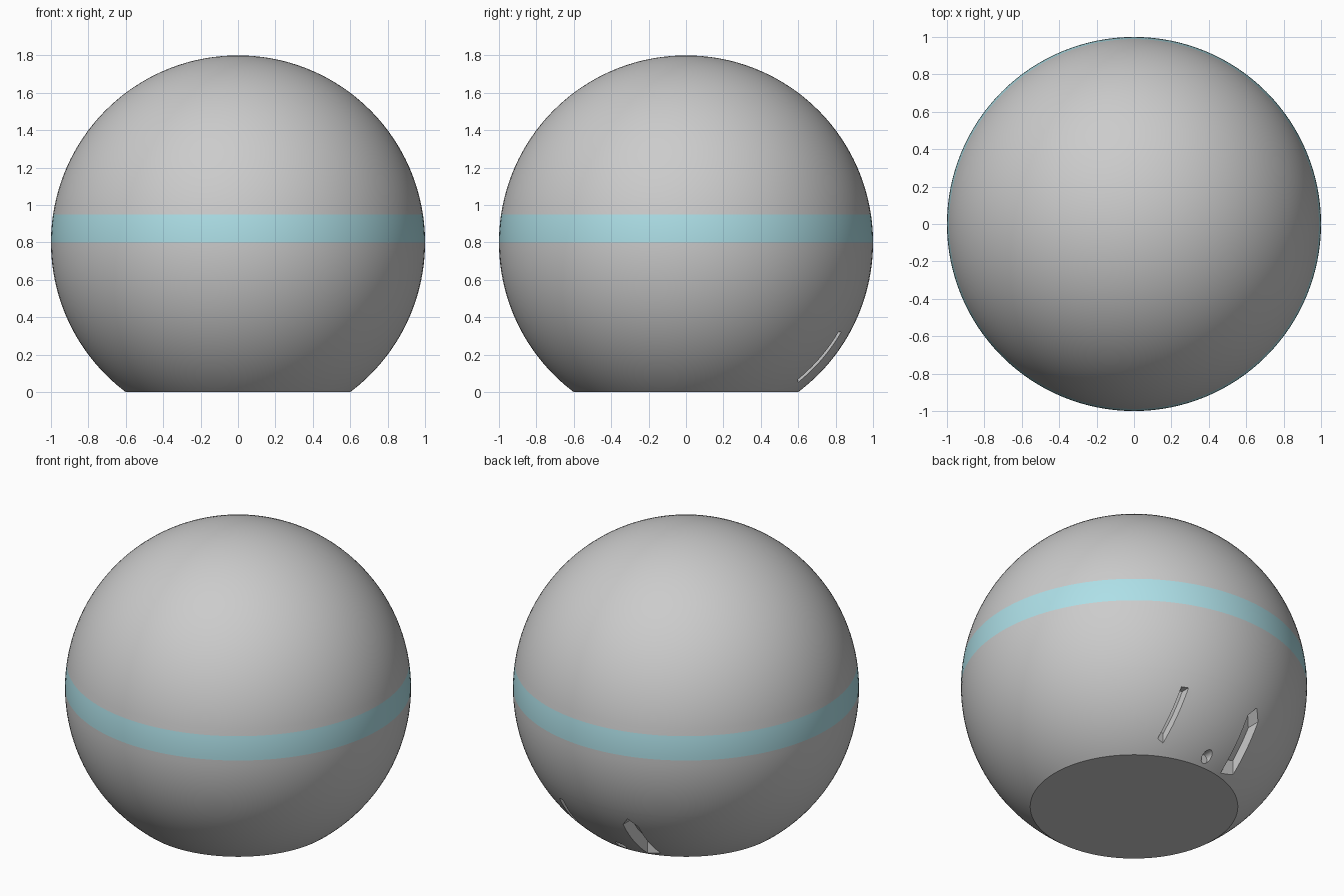
import bpy, bmesh, math

if "Cube" in bpy.data.objects:
    bpy.data.objects.remove(bpy.data.objects["Cube"])

CZ = 0.8      # height of the sphere centre
SEG = 128


def finish(name, bm):
    bmesh.ops.recalc_face_normals(bm, faces=bm.faces[:])
    me = bpy.data.meshes.new(name)
    bm.to_mesh(me)
    bm.free()
    ob = bpy.data.objects.new(name, me)
    bpy.context.collection.objects.link(ob)
    return ob


def zone(name, z0, z1, radius=1.0, rings=32):
    """Solid slice of the sphere between two heights."""
    bm = bmesh.new()
    a0 = math.asin(max(-1, (z0 - CZ) / radius))
    a1 = math.asin(min(1, (z1 - CZ) / radius))
    pts = [(radius * math.cos(a), CZ + radius * math.sin(a))
           for a in (a0 + (a1 - a0) * i / rings for i in range(rings + 1))]
    loops = []
    for r, z in pts:
        n = SEG if r > 1e-5 else 1
        loops.append([bm.verts.new((r * math.cos(2 * math.pi * k / SEG),
                                    r * math.sin(2 * math.pi * k / SEG), z)) for k in range(n)])
    for a, b in zip(loops, loops[1:]):
        for k in range(SEG):
            j = (k + 1) % SEG
            quad = [a[k % len(a)], a[j % len(a)], b[j % len(b)], b[k % len(b)]]
            bm.faces.new(list(dict.fromkeys(quad)))
    for loop in (loops[0], loops[-1]):
        if len(loop) > 1:
            bm.faces.new(loop)
    return finish(name, bm)


def prism(name, outline, y0, y1):
    """Outline in x, z extruded along y."""
    bm = bmesh.new()
    face = bm.faces.new([bm.verts.new((x, y0, z)) for x, z in outline])
    ext = bmesh.ops.extrude_face_region(bm, geom=[face])
    bmesh.ops.translate(bm, vec=(0, y1 - y0, 0),
                        verts=[v for v in ext["geom"] if isinstance(v, bmesh.types.BMVert)])
    return finish(name, bm)


def boolean(ob, cutter, op):
    mod = ob.modifiers.new(op, "BOOLEAN")
    mod.operation, mod.solver, mod.object = op, "EXACT", cutter
    bpy.context.view_layer.objects.active = ob
    bpy.ops.object.modifier_apply(modifier=mod.name)


# main shell parts
lower_body = zone("lower_body", 0, 0.8)
band = zone("light_band", 0.8, 0.95, rings=8)
dome = zone("upper_dome", 0.95, 1.8)
panel = lower_body.copy()
panel.data = lower_body.data.copy()
panel.name = "rear_panel"
bpy.context.collection.objects.link(panel)

# rear panel split off the lower body
block = prism("panel_cutter", [(-1.2, -0.2), (1.2, -0.2), (1.2, 0.4), (-1.2, 0.4)], 0.6, 1.3)
boolean(lower_body, block, "DIFFERENCE")
boolean(panel, block, "INTERSECT")

# narrow slot, pointed slot and round hole in the panel
narrow = prism("narrow_slot_cutter",
               [(0.285, -0.1), (0.325, -0.1), (0.325, 0.32), (0.285, 0.32)], 0.5, 1.2)
pointed = prism("pointed_slot_cutter",
                [(-0.243, -0.1), (-0.149, -0.1), (-0.149, 0.29), (-0.196, 0.347), (-0.243, 0.29)],
                0.5, 1.2)
hole = prism("hole_cutter",
             [(0.03 * math.cos(math.pi * k / 12), 0.045 + 0.03 * math.sin(math.pi * k / 12))
              for k in range(24)], 0.62, 1.2)
helpers = [block, narrow, pointed, hole]
for cutter, floor in ((narrow, 0.955), (pointed, 0.93)):
    core = zone("slot_floor_helper", CZ - floor, CZ + floor, floor)
    boolean(cutter, core, "DIFFERENCE")
    helpers.append(core)
for cutter in (narrow, pointed, hole):
    boolean(panel, cutter, "DIFFERENCE")
for h in helpers:
    bpy.data.objects.remove(h)

# band colour
mat = bpy.data.materials.new("pale_blue")
mat.diffuse_color = (0.42, 0.74, 0.80, 1)
mat.use_nodes = True
mat.node_tree.nodes["Principled BSDF"].inputs["Base Color"].default_value = mat.diffuse_color
band.data.materials.append(mat)

# smooth shading with sharp rims
for ob in (lower_body, band, dome, panel):
    bpy.ops.object.select_all(action="DESELECT")
    ob.select_set(True)
    bpy.context.view_layer.objects.active = ob
    bpy.ops.object.shade_smooth_by_angle(angle=math.radians(30))
